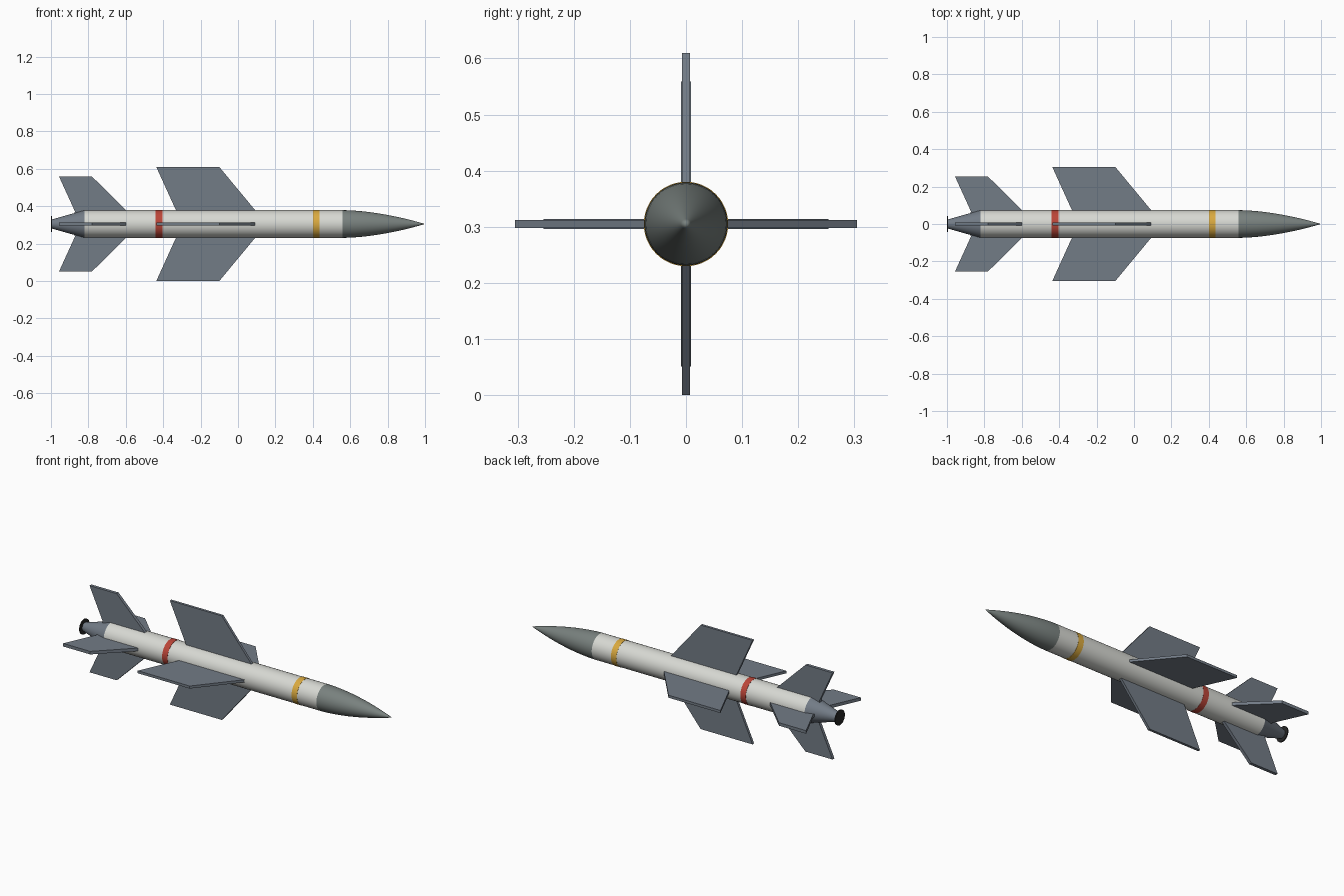
import bpy, bmesh, math
from mathutils import Matrix

if "Cube" in bpy.data.objects:
    bpy.data.objects.remove(bpy.data.objects["Cube"])

AXIS_Z = 0.305
RADIUS = 0.074
SEGMENTS = 48


def material(name, color):
    m = bpy.data.materials.new(name)
    m.diffuse_color = (*color, 1)
    m.use_nodes = True
    m.node_tree.nodes["Principled BSDF"].inputs["Base Color"].default_value = m.diffuse_color
    return m


white = material("off_white", (0.68, 0.69, 0.65))
green_grey = material("green_grey", (0.19, 0.22, 0.21))
slate = material("slate", (0.17, 0.20, 0.24))
red = material("red", (0.50, 0.06, 0.04))
yellow = material("yellow", (0.70, 0.40, 0.05))
black = material("black", (0.02, 0.02, 0.02))


def finish(name, bm, mat, smooth):
    bmesh.ops.recalc_face_normals(bm, faces=bm.faces)
    mesh = bpy.data.meshes.new(name)
    bm.to_mesh(mesh)
    bm.free()
    mesh.materials.append(mat)
    obj = bpy.data.objects.new(name, mesh)
    obj.location.z = AXIS_Z
    bpy.context.collection.objects.link(obj)
    if smooth:
        bpy.ops.object.select_all(action='DESELECT')
        obj.select_set(True)
        bpy.context.view_layer.objects.active = obj
        bpy.ops.object.shade_smooth_by_angle(angle=math.radians(30))
    return obj


def lathe(name, profile, mat):
    """Spin (x, radius) points about the long axis."""
    bm = bmesh.new()
    verts = [bm.verts.new((x, 0, r)) for x, r in profile]
    edges = [bm.edges.new(pair) for pair in zip(verts, verts[1:])]
    bmesh.ops.spin(bm, geom=verts + edges, cent=(0, 0, 0), axis=(1, 0, 0),
                   angle=math.tau, steps=SEGMENTS)
    bmesh.ops.remove_doubles(bm, verts=bm.verts, dist=1e-5)
    return finish(name, bm, mat, True)


def tube(name, x0, x1, r0, r1, mat):
    return lathe(name, [(x0, 0), (x0, r0), (x1, r1), (x1, 0)], mat)


def fin(name, outline, thickness, angle):
    """Flat plate from an (x, radius) outline, turned about the long axis."""
    bm = bmesh.new()
    face = bm.faces.new([bm.verts.new((x, -thickness / 2, r)) for x, r in outline])
    ext = bmesh.ops.extrude_face_region(bm, geom=[face])
    bmesh.ops.translate(bm, vec=(0, thickness, 0),
                        verts=[v for v in ext["geom"] if isinstance(v, bmesh.types.BMVert)])
    bmesh.ops.transform(bm, matrix=Matrix.Rotation(angle, 4, 'X'), verts=bm.verts)
    return finish(name, bm, slate, False)


# Body, pointed nose and tapered tail
tube("body", -0.82, 0.56, RADIUS, RADIUS, white)
steps = 14
lathe("nose_cone", [(0.56, 0)] + [(0.56 + 0.44 * i / steps, RADIUS * (1 - (i / steps) ** 1.75))
                                  for i in range(steps + 1)], green_grey)
tube("tail_cone", -0.996, -0.82, 0.024, RADIUS, slate)
tube("exhaust_disc", -1.0, -0.994, 0.044, 0.044, black)

# Painted bands
tube("red_band", -0.44, -0.405, RADIUS + 0.0012, RADIUS + 0.0012, red)
tube("yellow_band", 0.40, 0.435, RADIUS + 0.0012, RADIUS + 0.0012, yellow)

# Four swept wings and four tail fins
wing = [(0.095, 0.07), (-0.10, 0.305), (-0.437, 0.305), (-0.33, 0.07)]
tail = [(-0.594, 0.07), (-0.781, 0.254), (-0.957, 0.254), (-0.872, 0.068), (-0.875, 0.05), (-0.80, 0.05)]
for i in range(4):
    fin(f"wing_{i + 1}", wing, 0.015, i * math.pi / 2)
    fin(f"tail_fin_{i + 1}", tail, 0.018, i * math.pi / 2)
